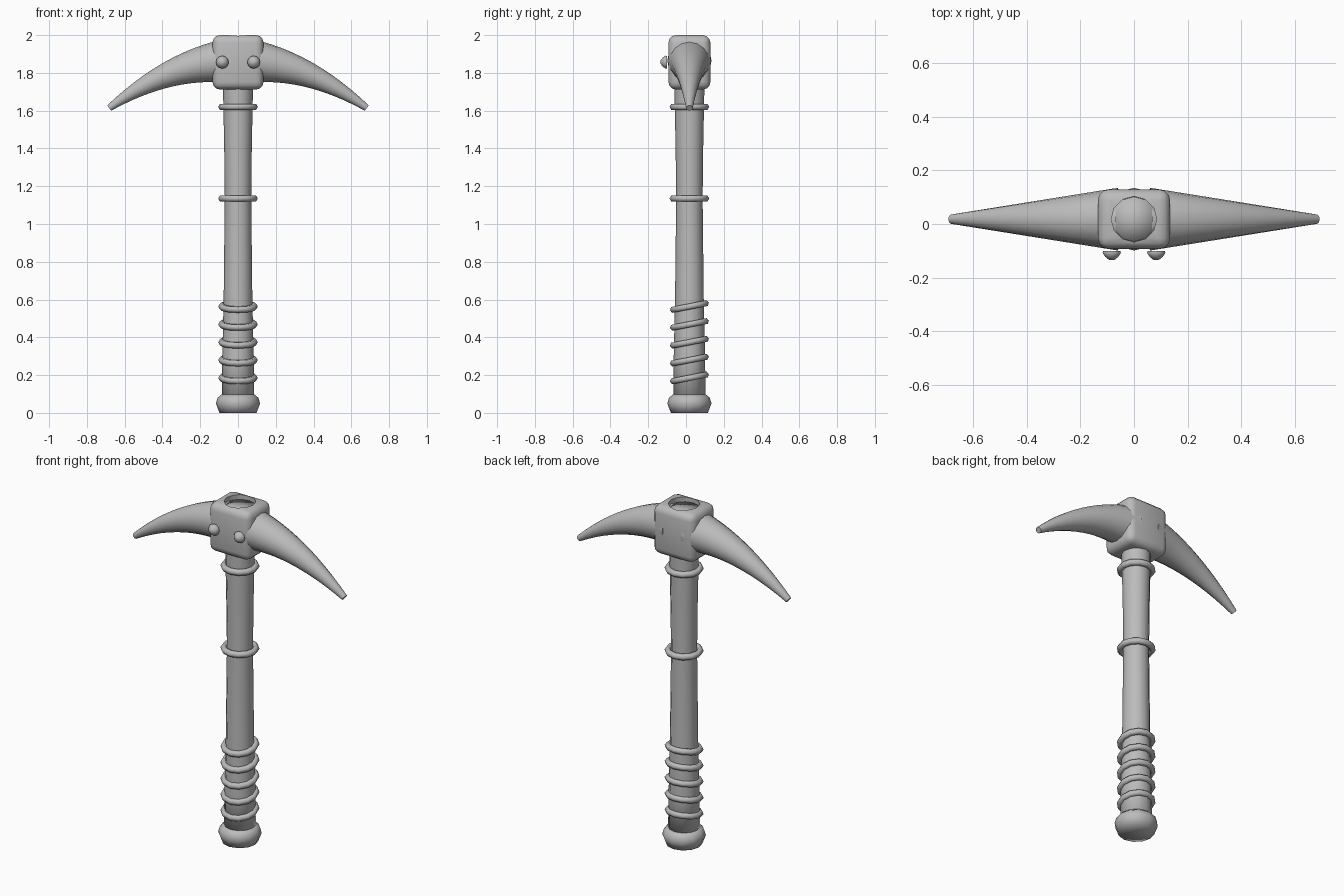
import bpy, bmesh, math
from mathutils import Vector, Matrix

if "Cube" in bpy.data.objects:
    bpy.data.objects.remove(bpy.data.objects["Cube"], do_unlink=True)

AXIS_Y = 0.018      # depth of the handle axis
HEAD_Z = 1.857      # height of the head centre

grey = bpy.data.materials.new("plain_grey")
grey.use_nodes = True
GREY = (0.5, 0.5, 0.5, 1)
grey.diffuse_color = GREY
grey.node_tree.nodes["Principled BSDF"].inputs["Base Color"].default_value = GREY


def finish(bm, name, angle=50):
    """Turn a bmesh into a shaded object."""
    bmesh.ops.recalc_face_normals(bm, faces=bm.faces[:])
    mesh = bpy.data.meshes.new(name)
    bm.to_mesh(mesh)
    bm.free()
    mesh.materials.append(grey)
    ob = bpy.data.objects.new(name, mesh)
    bpy.context.collection.objects.link(ob)
    shade(ob, angle)
    return ob


def shade(ob, angle):
    bpy.ops.object.select_all(action='DESELECT')
    ob.select_set(True)
    bpy.context.view_layer.objects.active = ob
    bpy.ops.object.shade_smooth_by_angle(angle=math.radians(angle))


def loft(bm, rings):
    """Skin a list of equally sized point rings and cap both ends."""
    loops = [[bm.verts.new(p) for p in ring] for ring in rings]
    for a, b in zip(loops, loops[1:]):
        for i in range(len(a)):
            j = (i + 1) % len(a)
            bm.faces.new((a[i], a[j], b[j], b[i]))
    for loop in (loops[0], loops[-1]):
        face = bm.faces.new(loop)
        bmesh.ops.poke(bm, faces=[face])


def circle(centre, u, v, radius, sides):
    return [centre + radius * (u * math.cos(t) + v * math.sin(t))
            for t in (2 * math.pi * i / sides for i in range(sides))]


def turned(name, profile, origin, matrix=Matrix(), sides=12, angle=180):
    """Lathe a (radius, height) profile around local z."""
    bm = bmesh.new()
    x, y = Vector((1, 0, 0)), Vector((0, 1, 0))
    loft(bm, [circle(Vector((0, 0, h)), x, y, r, sides) for r, h in profile])
    bm.transform(Matrix.Translation(origin) @ matrix)
    return finish(bm, name, angle)


def band(name, z, tilt=0.0, major=0.087, minor=0.018, sides=12, section=6):
    """Ring around the handle, optionally tilted up towards the back."""
    bm = bmesh.new()
    loops = []
    for i in range(sides):
        t = 2 * math.pi * i / sides
        out = Vector((math.cos(t), math.sin(t), 0))
        pts = circle(out * major, out, Vector((0, 0, 1)), minor, section)
        loops.append([bm.verts.new(p) for p in pts])
    for i in range(sides):
        a, b = loops[i], loops[(i + 1) % sides]
        for k in range(section):
            m = (k + 1) % section
            bm.faces.new((a[k], a[m], b[m], b[k]))
    bm.transform(Matrix.Translation((0, AXIS_Y, z)) @ Matrix.Rotation(tilt, 4, 'X'))
    return finish(bm, name, 180)


# Handle and pommel
turned("handle", [(0.086, 0.05), (0.083, 0.3), (0.076, 0.6), (0.07, 1.14),
                  (0.073, 1.4), (0.079, 1.7), (0.084, 1.972)], (0, AXIS_Y, 0))
turned("pommel", [(0.098, 0), (0.117, 0.05), (0.108, 0.08), (0.088, 0.097)],
       (0, AXIS_Y, 0))

# Plain bands and tilted grip wraps
band("upper_band", 1.62)
band("middle_band", 1.135)
for i in range(5):
    band(f"grip_wrap_{i + 1}", 0.185 + 0.0945 * i, tilt=0.19)

# Head block with rounded edges and a socket in the top
bm = bmesh.new()
bmesh.ops.create_cube(bm, size=1)
bm.transform(Matrix.Translation((0, AXIS_Y, 1.856)) @ Matrix.Diagonal((0.27, 0.222, 0.288, 1)))
bmesh.ops.bevel(bm, geom=bm.edges[:], offset=0.04, segments=3, profile=0.5, affect='EDGES')
block = finish(bm, "head_block")
cutter = turned("socket_cutter", [(0.085, 1.965), (0.085, 2.1)], (0, AXIS_Y, 0), angle=30)
cutter.hide_render = True
cut = block.modifiers.new("socket", 'BOOLEAN')
cut.object = cutter
cut.operation = 'DIFFERENCE'
cut.solver = 'EXACT'
bpy.context.view_layer.objects.active = block
bpy.ops.object.modifier_apply(modifier=cut.name)
bpy.data.objects.remove(cutter, do_unlink=True)
shade(block, 40)

# Curved tapering picks and front rivets, one pair per side
for side, label in ((1, "left"), (-1, "right")):
    bm = bmesh.new()
    rings = []
    steps = 12
    for i in range(steps + 1):
        x = 0.06 + 0.622 * i / steps
        centre = Vector((side * x, AXIS_Y, 1.865 - 0.54 * x * x))
        normal = Vector((side * 1.08 * x, 0, 1)).normalized()
        rings.append(circle(centre, Vector((0, 1, 0)), normal, 0.117 - 0.16 * (x - 0.06), 16))
    loft(bm, rings)
    finish(bm, f"{label}_pick")
    turned(f"{label}_rivet", [(0.032, 0), (0.034, 0.008), (0.025, 0.022), (0.01, 0.034)],
           (side * 0.083, -0.1, HEAD_Z), Matrix.Rotation(math.pi / 2, 4, 'X'), angle=60)
